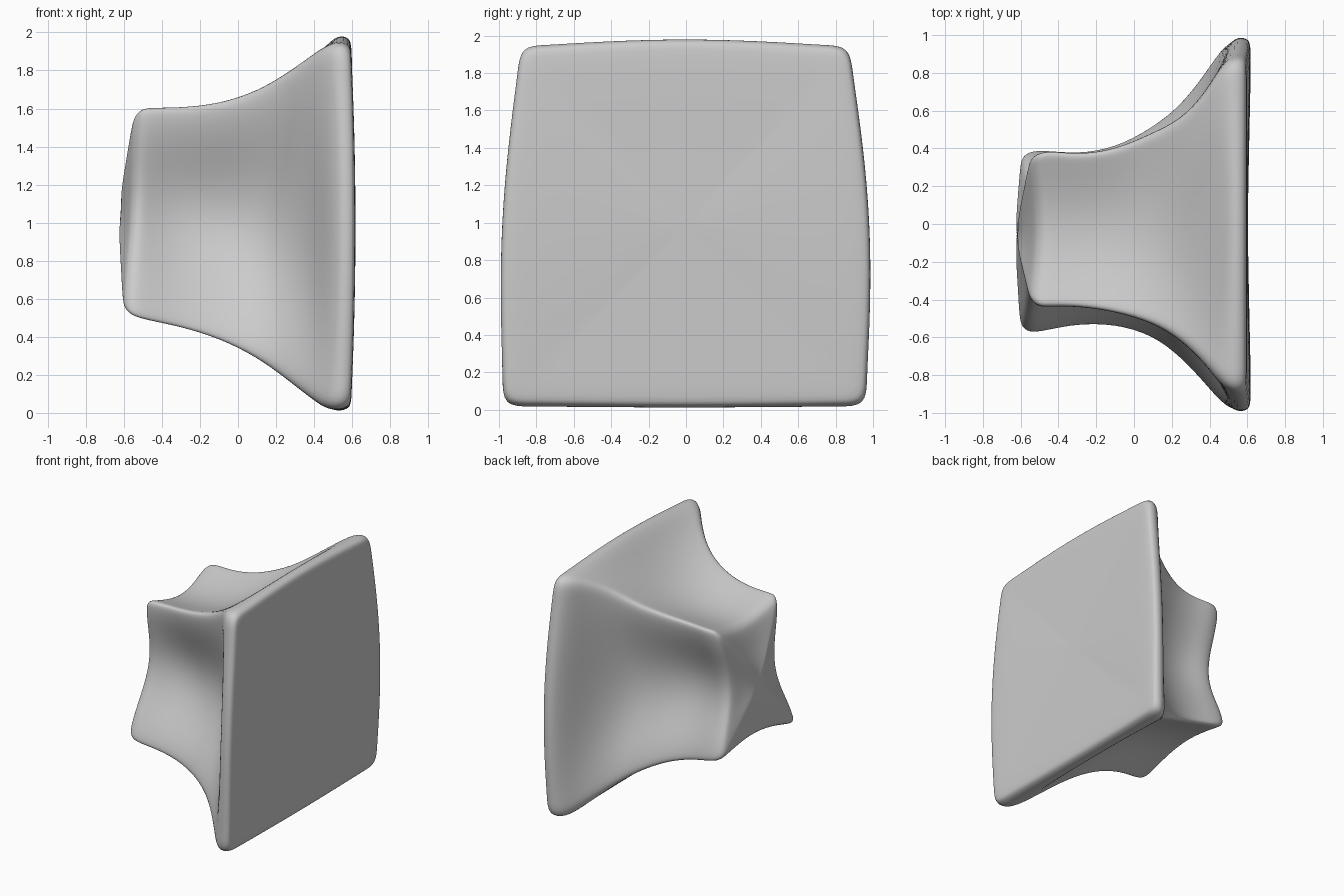
import bpy, bmesh, math
from mathutils import Vector

if "Cube" in bpy.data.objects:
    bpy.data.objects.remove(bpy.data.objects["Cube"])

SEG = 14  # segments per side of each cross-section

# Cross-sections along x:
# (x, tilt, z_top, z_bottom, lift of +y bottom corner, top half widths -y/+y,
#  bottom half widths -y/+y, sag -y, bottom, +y, top)
SECTIONS = [
    (-0.535, 0.055, 1.58, 0.53, 0.05, -0.41, 0.36, -0.56, 0.37, 0.12, 0.07, 0.13, 0.08),
    (-0.505, 0.045, 1.61, 0.495, 0.05, -0.44, 0.38, -0.59, 0.395, 0.13, 0.08, 0.14, 0.09),
    (-0.44, 0.010, 1.615, 0.47, 0.05, -0.44, 0.395, -0.57, 0.395, 0.15, 0.10, 0.15, 0.09),
    (-0.30, 0.0, 1.615, 0.44, 0.05, -0.44, 0.375, -0.54, 0.38, 0.18, 0.10, 0.16, 0.09),
    (-0.10, 0.0, 1.635, 0.38, 0.05, -0.47, 0.40, -0.54, 0.41, 0.20, 0.10, 0.16, 0.09),
    (0.10, 0.0, 1.70, 0.28, 0.05, -0.53, 0.49, -0.60, 0.52, 0.21, 0.10, 0.16, 0.08),
    (0.25, 0.0, 1.79, 0.17, 0.04, -0.62, 0.56, -0.72, 0.64, 0.21, 0.09, 0.15, 0.07),
    (0.38, 0.0, 1.88, 0.07, 0.02, -0.75, 0.70, -0.86, 0.81, 0.15, 0.06, 0.10, 0.04),
    (0.46, 0.0, 1.93, 0.02, 0.0, -0.85, 0.84, -0.95, 0.93, 0.03, 0.01, 0.02, 0.0),
    (0.53, 0.0, 1.95, 0.015, 0.0, -0.89, 0.88, -0.985, 0.97, -0.055, -0.01, -0.065, -0.04),
    (0.585, 0.022, 1.93, 0.035, 0.0, -0.88, 0.87, -0.97, 0.955, -0.055, -0.01, -0.065, -0.04),
]


def outline(s):
    """Four-sided outline whose sides dip inward by their sag."""
    x, tilt, zt, zb, lift, ty0, ty1, by0, by1, *sags = s
    corners = [Vector((ty0, zt)), Vector((by0, zb)), Vector((by1, zb + lift)), Vector((ty1, zt))]
    inward = [Vector((1, 0)), Vector((0, 1)), Vector((-1, 0)), Vector((0, -1))]
    pts = []
    for i in range(4):
        a, b = corners[i], corners[(i + 1) % 4]
        for k in range(SEG):
            t = k / SEG
            power = 1.1 if i % 2 or sags[i] < 0 else 1.7
            dip = abs(math.sin(math.pi * t)) ** power
            p = a.lerp(b, t) + inward[i] * sags[i] * dip
            h = max(0, min(1, (zt - p.y) / (zt - zb)))
            lean = -tilt * h * h if x < 0 else tilt * 4 * h * (1 - h)
            if i == 3 and x < -0.5:
                lean += 0.03 * dip
            pts.append(Vector((x + lean, p.x, p.y)))
    return pts


def shrink(pts, f, dx):
    """Inner ring of an end face, pushed out slightly to dome it."""
    c = sum(pts, Vector()) / len(pts)
    return [c.lerp(p, f) + Vector((dx, 0, 0)) for p in pts]


rings = [outline(s) for s in SECTIONS]
first, last = rings[0], rings[-1]
rings = ([shrink(first, f, d) for f, d in ((0.25, -0.065), (0.6, -0.04), (0.93, -0.02))]
         + rings
         + [shrink(last, f, d) for f, d in ((0.965, 0.015), (0.6, 0.012), (0.25, 0.010))])

# Flared body lofted through all the rings
bm = bmesh.new()
loops = [[bm.verts.new(p) for p in r] for r in rings]
n = 4 * SEG
for a, b in zip(loops, loops[1:]):
    for i in range(n):
        j = (i + 1) % n
        bm.faces.new((a[i], a[j], b[j], b[i]))
for loop in (loops[0], loops[-1]):
    c = bm.verts.new(sum((v.co for v in loop), Vector()) / n)
    for i in range(n):
        bm.faces.new((loop[i], loop[(i + 1) % n], c))
bmesh.ops.recalc_face_normals(bm, faces=bm.faces)
mesh = bpy.data.meshes.new("flared_pedestal")
bm.to_mesh(mesh)
bm.free()
body = bpy.data.objects.new("flared_pedestal", mesh)
bpy.context.collection.objects.link(body)
mesh.shade_smooth()

# Soft rounded edges
sub = body.modifiers.new("rounding", 'SUBSURF')
sub.levels = sub.render_levels = 2
